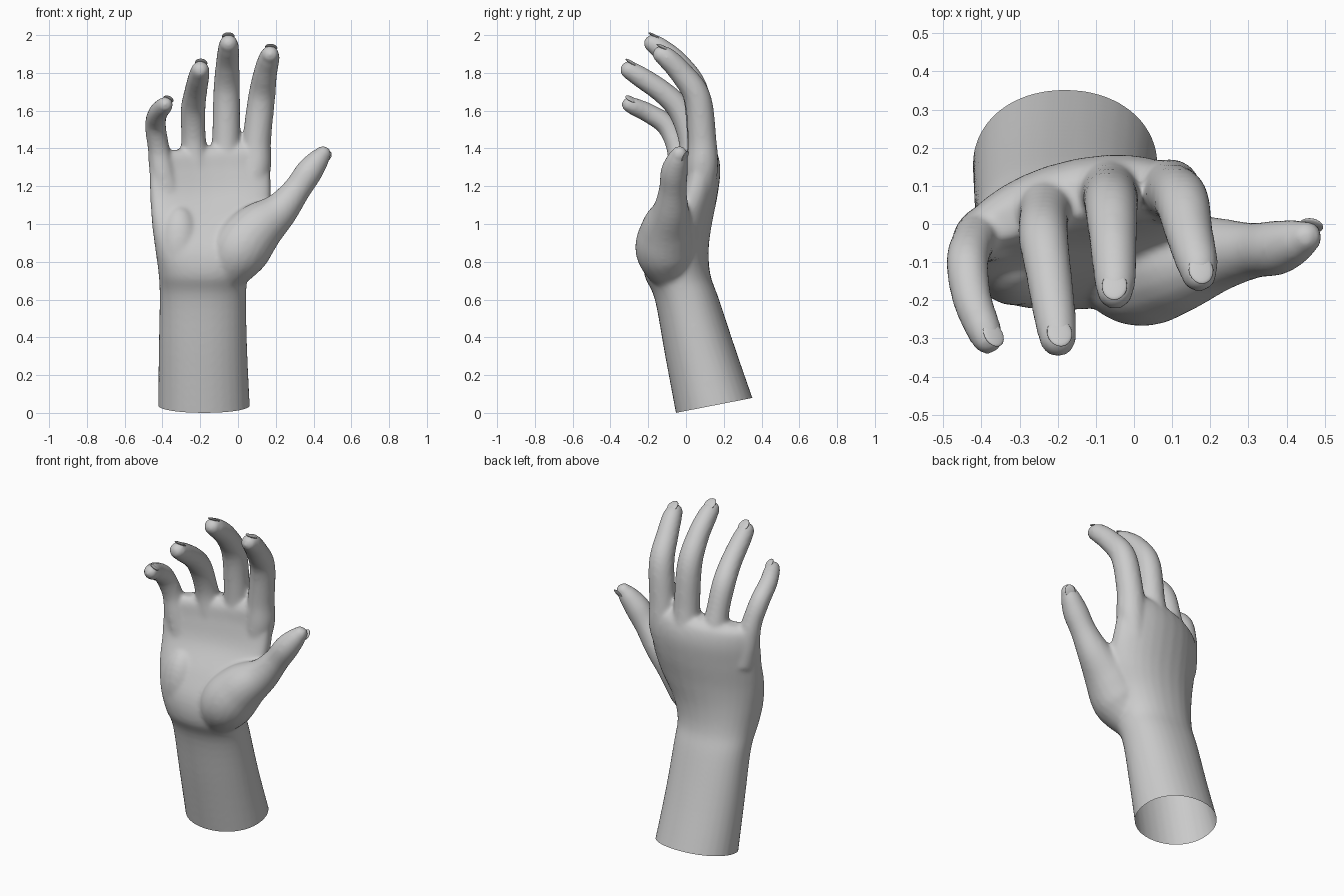
import bpy, bmesh, math
from mathutils import Vector, Matrix

if "Cube" in bpy.data.objects:
    bpy.data.objects.remove(bpy.data.objects["Cube"])

SIDES = 32
bm = bmesh.new()


def spline(pts, steps):
    """Catmull-Rom interpolation of tuples of any length."""
    out = []
    for i in range(len(pts) - 1):
        p0, p1 = pts[max(i - 1, 0)], pts[i]
        p2, p3 = pts[i + 1], pts[min(i + 2, len(pts) - 1)]
        for k in range(steps):
            t = k / steps
            out.append(tuple(0.5 * (2 * b + (c - a) * t + (2 * a - 5 * b + 4 * c - d) * t * t
                                    + (3 * b - a - 3 * c + d) * t ** 3)
                             for a, b, c, d in zip(p0, p1, p2, p3)))
    return out + [tuple(pts[-1])]


def loft(rings):
    """Skin a list of point rings into a closed body."""
    vs = [[bm.verts.new(p) for p in ring] for ring in rings]
    n = len(vs[0])
    for a, b in zip(vs, vs[1:]):
        for i in range(n):
            j = (i + 1) % n
            bm.faces.new((a[i], a[j], b[j], b[i]))
    bm.faces.new(vs[0][::-1])
    bm.faces.new(vs[-1])


def spow(v, e):
    return math.copysign(abs(v) ** e, v)


def arm_ring(z, x0, x1, y0, y1, slope, arch, tilt, power):
    """Superellipse section, skewed and bent to follow the curve of the palm."""
    ring = []
    for i in range(SIDES):
        a = math.tau * i / SIDES
        u, v = spow(math.cos(a), 2 / power), spow(math.sin(a), 2 / power)
        ring.append(((x0 + x1) / 2 + (x1 - x0) / 2 * u,
                     (y0 + y1) / 2 + (y1 - y0) / 2 * v + slope * u - arch * u * u,
                     z + tilt * u))
    return ring


def digit(pts):
    """Tapered tube with a rounded tip along (x, y, z, radius) points."""
    path = spline(pts, 6)
    d = (Vector(path[-1][:3]) - Vector(path[-3][:3])).normalized()
    tip, r = Vector(path[-1][:3]), path[-1][3]
    for k in range(1, 6):
        a = math.radians(17 * k)
        path.append((*(tip + d * r * math.sin(a)), r * math.cos(a)))
    rings = []
    for i, p in enumerate(path):
        t = (Vector(path[min(i + 1, len(path) - 1)][:3]) - Vector(path[max(i - 1, 0)][:3])).normalized()
        u = (Vector((1, 0, 0)) - t * t.x).normalized()
        w = t.cross(u)
        rings.append([Vector(p[:3]) + p[3] * (u * math.cos(math.tau * j / 20) + w * math.sin(math.tau * j / 20))
                      for j in range(20)])
    loft(rings)
    return tip, d, r


# forearm and palm: z, x range, y range, slope, arch, tilt, squareness
sections = [
    (-0.10, -0.425, 0.070, -0.035, 0.415, 0, 0, 0, 2.1),
    (0.30, -0.420, 0.050, -0.110, 0.275, 0, 0, 0, 2.1),
    (0.60, -0.415, 0.043, -0.165, 0.175, 0, 0, 0, 2.2),
    (0.73, -0.420, 0.055, -0.220, 0.130, 0, 0.01, 0, 2.3),
    (0.86, -0.437, 0.100, -0.215, 0.120, 0.01, 0.03, 0, 2.4),
    (1.00, -0.455, 0.160, -0.150, 0.135, 0.03, 0.05, 0, 2.4),
    (1.15, -0.465, 0.175, -0.060, 0.160, 0.05, 0.06, 0, 2.4),
    (1.28, -0.468, 0.170, -0.025, 0.172, 0.06, 0.06, 0.01, 2.4),
    (1.37, -0.462, 0.163, -0.010, 0.155, 0.06, 0.06, 0.02, 2.4),
    (1.41, -0.440, 0.135, 0.020, 0.115, 0.06, 0.06, 0.03, 2.2),
]
loft([arm_ring(*s) for s in spline(sections, 5)])

# fingers and thumb: centre line points with radius
digits = {
    "index": [(.06, .07, 1.15, .075), (.09, .085, 1.3, .085), (.1, .085, 1.45, .076), (.125, .06, 1.67, .072),
              (.145, -.025, 1.80, .063), (.165, -.10, 1.878, .056), (.17, -.13, 1.897, .048)],
    "middle": [(-.08, .07, 1.15, .08), (-.07, .085, 1.3, .088), (-.063, .08, 1.45, .075), (-.06, .05, 1.70, .071),
               (-.055, -.04, 1.845, .063), (-.05, -.14, 1.932, .056), (-.05, -.175, 1.955, .049)],
    "ring": [(-.2, .04, 1.15, .08), (-.225, .045, 1.3, .083), (-.235, .025, 1.45, .066), (-.238, -.03, 1.60, .066),
             (-.225, -.12, 1.695, .061), (-.208, -.24, 1.778, .056), (-.2, -.30, 1.815, .049)],
    "little": [(-.37, -.02, 1.15, .08), (-.4, -.03, 1.28, .07), (-.42, -.045, 1.4, .058), (-.437, -.10, 1.52, .056),
               (-.425, -.195, 1.585, .052), (-.395, -.275, 1.622, .047), (-.385, -.30, 1.632, .042)],
    "thumb": [(-.09, -.06, .70, .10), (0, -.11, .85, .155), (.1, -.1, .97, .14), (.22, -.08, 1.07, .098),
              (.31, -.07, 1.18, .074), (.375, -.062, 1.275, .072), (.425, -.045, 1.34, .058), (.45, -.035, 1.37, .044)],
}
tips = {name: digit(pts) for name, pts in digits.items()}

# hypothenar pad on the little-finger side of the heel
bmesh.ops.create_uvsphere(bm, u_segments=24, v_segments=16, radius=1,
                          matrix=Matrix.Translation((-.31, -.09, .88)) @ Matrix.Diagonal((.12, .125, .22, 1)))
bmesh.ops.recalc_face_normals(bm, faces=bm.faces)
mesh = bpy.data.meshes.new("hand_parts")
bm.to_mesh(mesh)
bm.free()
hand = bpy.data.objects.new("hand", mesh)
bpy.context.collection.objects.link(hand)

# fuse the parts into one skin and soften the joins
rem = hand.modifiers.new("fuse", "REMESH")
rem.mode = "VOXEL"
rem.voxel_size = 0.011
sm = hand.modifiers.new("soften", "SMOOTH")
sm.factor = 0.5
sm.iterations = 10
bpy.context.view_layer.update()
fused = bpy.data.meshes.new_from_object(hand.evaluated_get(bpy.context.evaluated_depsgraph_get()))
hand.modifiers.clear()
hand.data = fused

# open slanted cut at the end of the forearm
bm = bmesh.new()
bm.from_mesh(fused)
bmesh.ops.bisect_plane(bm, geom=bm.verts[:] + bm.edges[:] + bm.faces[:], plane_co=(0, -.055, 0),
                       plane_no=(0, -.195, 1), clear_inner=True)
for f in bm.faces:
    f.smooth = True
bm.to_mesh(fused)
bm.free()

# nails lying on the back of each tip
for name, (tip, d, r) in tips.items():
    n = Vector((.6, .8, 0)) if name == "thumb" else Vector((0, 1, .3))
    n = (n - d * n.dot(d)).normalized()
    rot = Matrix((d.cross(n), d, n)).transposed().to_4x4()
    pos = tip + d * r * 0.15 + n * r * 0.82
    nb = bmesh.new()
    bmesh.ops.create_uvsphere(nb, u_segments=20, v_segments=10, radius=1,
                              matrix=Matrix.Translation(pos) @ rot @ Matrix.Diagonal((r * .68, r * .85, r * .16, 1)))
    for f in nb.faces:
        f.smooth = True
    nm = bpy.data.meshes.new(name + "_nail")
    nb.to_mesh(nm)
    nb.free()
    bpy.context.collection.objects.link(bpy.data.objects.new(name + "_nail", nm))
